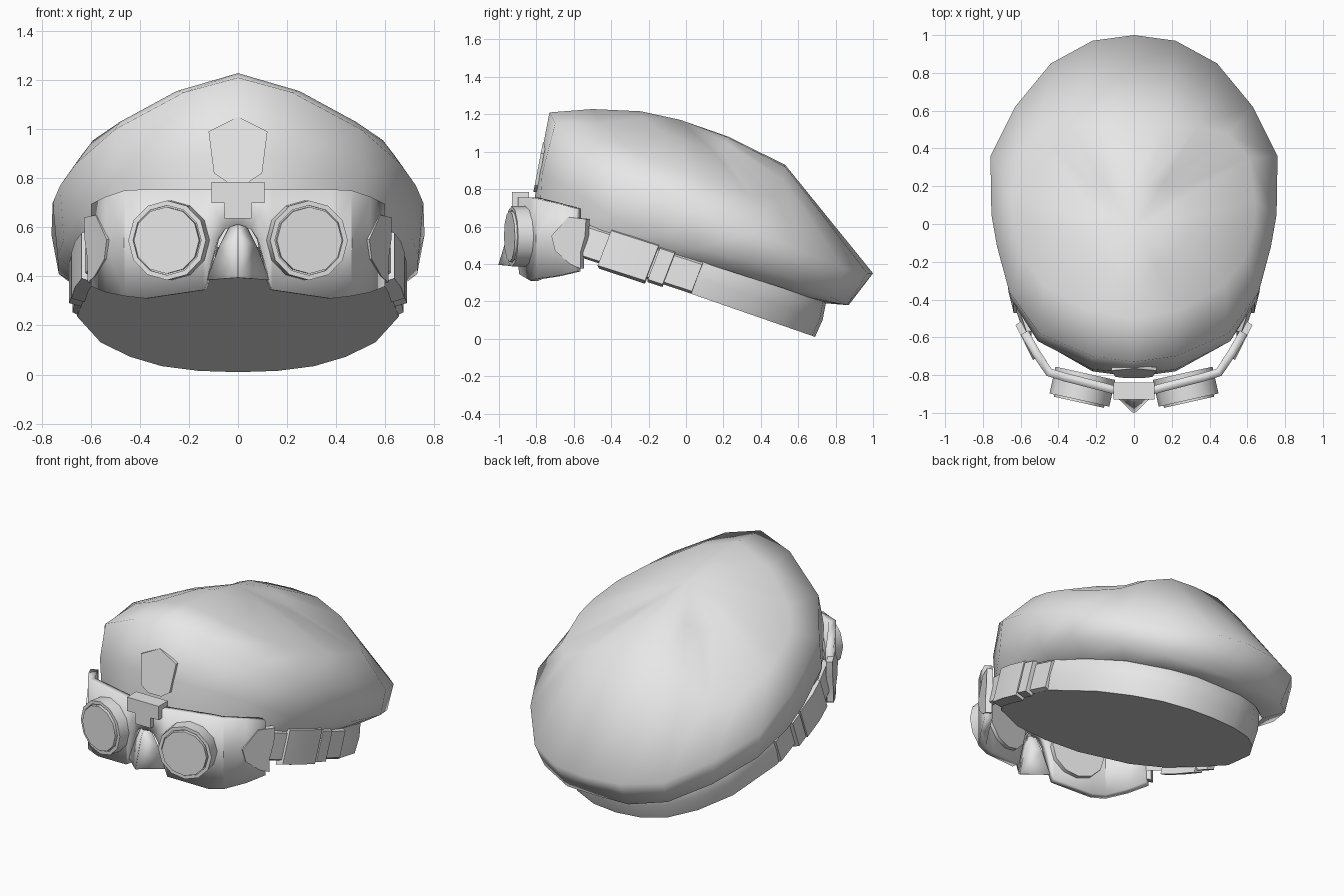
import bpy, bmesh, math
from mathutils import Vector, Matrix

if "Cube" in bpy.data.objects:
    bpy.data.objects.remove(bpy.data.objects["Cube"])

grey = bpy.data.materials.new("plain grey")
grey.diffuse_color = (0.8, 0.8, 0.8, 1)
grey.use_nodes = True
grey.node_tree.nodes["Principled BSDF"].inputs["Base Color"].default_value = grey.diffuse_color


def make(name, verts, faces, mirror=False, thick=0, angle=35):
    """Mesh object with outward normals, optional shell thickness and mirror."""
    mesh = bpy.data.meshes.new(name)
    mesh.from_pydata([tuple(v) for v in verts], [], faces)
    bm = bmesh.new()
    bm.from_mesh(mesh)
    bmesh.ops.remove_doubles(bm, verts=bm.verts, dist=0.0005)
    bmesh.ops.recalc_face_normals(bm, faces=bm.faces)
    bm.to_mesh(mesh)
    bm.free()
    mesh.materials.append(grey)
    ob = bpy.data.objects.new(name, mesh)
    bpy.context.collection.objects.link(ob)
    bpy.ops.object.select_all(action='DESELECT')
    ob.select_set(True)
    bpy.context.view_layer.objects.active = ob
    bpy.ops.object.shade_smooth_by_angle(angle=math.radians(angle))
    if thick:
        m = ob.modifiers.new("shell", 'SOLIDIFY')
        m.thickness, m.offset = thick, 0
    if mirror:
        ob.modifiers.new("mirror", 'MIRROR')
    return ob


def loft(rings, closed=True):
    """Quads joining equal-length rings."""
    n = len(rings[0])
    verts = [v for r in rings for v in r]
    faces = [(i * n + j, i * n + (j + 1) % n, (i + 1) * n + (j + 1) % n, (i + 1) * n + j)
             for i in range(len(rings) - 1) for j in range(n if closed else n - 1)]
    return verts, faces


def prism(front, back):
    """Closed solid between two matching outlines."""
    verts, faces = loft([front, back])
    n = len(front)
    return verts, faces + [tuple(range(n)), tuple(range(n, 2 * n))]


def whole(half):
    """Complete a half ring by mirroring it in x."""
    return [Vector(p) for p in half] + [Vector((-x, y, z)) for x, y, z in half[-2:0:-1]]


# Beret: opening, underside bulge, rim and crown rings, front to back
opening = whole([(0, -.81, .74), (.22, -.78, .71), (.5, -.62, .63), (.61, -.42, .57), (.65, -.15, .48),
                 (.66, .05, .42), (.61, .3, .34), (.5, .52, .27), (.34, .66, .22), (.17, .73, .2), (0, .74, .19)])
bulge = whole([(0, -.79, .9), (.22, -.77, .88), (.51, -.62, .8), (.65, -.4, .66), (.71, -.14, .55),
               (.735, .06, .48), (.73, .35, .41), (.6, .6, .31), (.42, .78, .22), (.21, .86, .18), (0, .87, .18)])
rim = whole([(0, -.73, 1.21), (.22, -.7, 1.15), (.5, -.58, 1.0), (.66, -.36, .86), (.725, -.12, .77),
             (.755, .05, .70), (.76, .36, .57), (.63, .62, .47), (.44, .85, .37), (.22, .97, .35), (0, 1, .35)])
crown = whole([(0, -.5, 1.228), (.25, -.45, 1.155), (.48, -.32, 1.03), (.59, -.18, .955), (.64, 0, .89),
               (.645, .12, .85), (.61, .35, .76), (.5, .47, .76), (.34, .52, .85), (.17, .53, .92), (0, .53, .93)])
peak = Vector((0, -.03, 1.17))
top = [p.lerp(peak, .55) + Vector((0, 0, .02)) for p in crown]
verts, faces = loft([opening, bulge, rim, crown, top])
n = len(opening)
faces += [(4 * n + j, 4 * n + (j + 1) % n, len(verts)) for j in range(n)]
verts.append(peak)
make("beret", verts, faces, angle=75)

# Head band: closed tilted base that rises into the beret
outline = [(0, -.78), (.22, -.75), (.47, -.6), (.58, -.42), (.63, -.15), (.655, .04),
           (.56, .34), (.44, .51), (.31, .62), (.16, .675), (0, .69)]
base = whole([(x, y, .25 - .348 * y) for x, y in outline])
band = [[Vector((v.x * s, v.y * s + dy, v.z + dz)) for v in base]
        for s, dy, dz in ((1, 0, 0), (1.015, .03, .09), (1, .06, .19), (.95, .05, .25))]
verts, faces = loft(band)
make("head_band", verts, faces + [tuple(range(n))], angle=60)


# Strap pieces, swept along the tilted head path
def strap(name, path, height, thick):
    up = Vector((0, .36, .93)) * height / 2
    rings = []
    for i, (x, y) in enumerate(path):
        a, b = path[max(i - 1, 0)], path[min(i + 1, len(path) - 1)]
        out = Vector((b[1] - a[1], a[0] - b[0], 0)).normalized() * thick / 2
        c = Vector((x, y, .345 - .325 * y))
        rings.append([c - up - out, c - up * .85 + out, c + up * .85 + out, c + up - out])
    v, f = loft(rings)
    last = len(v) - 4
    return make(name, v, f + [(0, 1, 2, 3), tuple(range(last, last + 4))], True)


strap("front_strap", [(.555, -.6), (.605, -.45), (.635, -.3), (.65, -.1), (.662, .06)], .18, .025)
strap("strap_slider", [(.61, -.43), (.637, -.32), (.652, -.18)], .235, .055)
strap("strap_loop", [(.655, -.17), (.663, -.09)], .21, .05)

# Goggle frame: bent panel columns (x, y, bottom z, top z)
cols = [(0, -.88, .6, .745), (.05, -.88, .595, .75), (.08, -.88, .55, .75), (.12, -.875, .39, .755),
        (.135, -.87, .345, .755), (.37, -.81, .31, .755), (.45, -.785, .32, .75),
        (.52, -.68, .335, .725), (.58, -.575, .36, .695)]
rings = [[(x, y, lo + (hi - lo) * t) for t in (0, .5, 1)] for x, y, lo, hi in cols]
make("goggle_frame", *loft(rings, False), mirror=True, thick=.045, angle=25)

# Eyepieces: turned profile of (radius, depth), twelve sided
axis_turn = Matrix.Rotation(math.radians(12.5), 4, 'Z') @ Matrix.Rotation(math.radians(90), 4, 'X')
place = Matrix.Translation((.262, -.81, .547)) @ axis_turn


def turned(name, profile):
    rings = [[place @ Vector((r * math.cos(k * math.pi / 6), r * math.sin(k * math.pi / 6), h))
              for k in range(12)] for r, h in profile]
    v, f = loft(rings)
    f += [tuple(range(12)), tuple(range(len(v) - 12, len(v)))]
    return make(name, v, f, True)


turned("eyepiece_ring", [(.162, -.02), (.162, .125), (.142, .125), (.142, .115)])
turned("lens", [(.136, .1), (.136, .137)])

# Nose guard: folded wedge between the eyepieces
make("nose_guard",
     [(0, -.925, .61), (.035, -.895, .6), (.075, -.89, .52), (.125, -.88, .385), (0, -1, .395), (0, -.95, .56)],
     [(0, 1, 5), (1, 2, 5), (2, 3, 4, 5)], mirror=True, thick=.008, angle=80)

# Bridge clip: T-shaped block over the nose
tee = [(.108, .785), (.108, .7), (.054, .7), (.054, .635)]
tee += [(-x, z) for x, z in tee[::-1]]
make("bridge_clip", *prism([(x, -.93, z) for x, z in tee], [(x, -.84, z) for x, z in tee]))

# Side clips joining the straps to the frame, outline in y and z
clip = [(-.72, .55), (-.7, .47), (-.62, .4), (-.565, .375), (-.565, .46), (-.54, .55), (-.535, .64), (-.63, .65)]
inner = [Vector((.505 + (y + .72) * .5, y + .02, z)) for y, z in clip]
outer = [p + Vector((.03, -.02, 0)) for p in inner]
make("side_clip", *prism(inner, outer), mirror=True)

# Cap badge: thin pentagonal plate on the front of the beret
badge = [(0, 1.05), (.12, .99), (.098, .82), (.045, .785)]
badge += [(-x, z) for x, z in badge[:0:-1]]
face = [Vector((x, -.817 + (z - .78) * .193, z)) for x, z in badge]
make("cap_badge", *prism(face, [p + Vector((0, .018, 0)) for p in face]))
